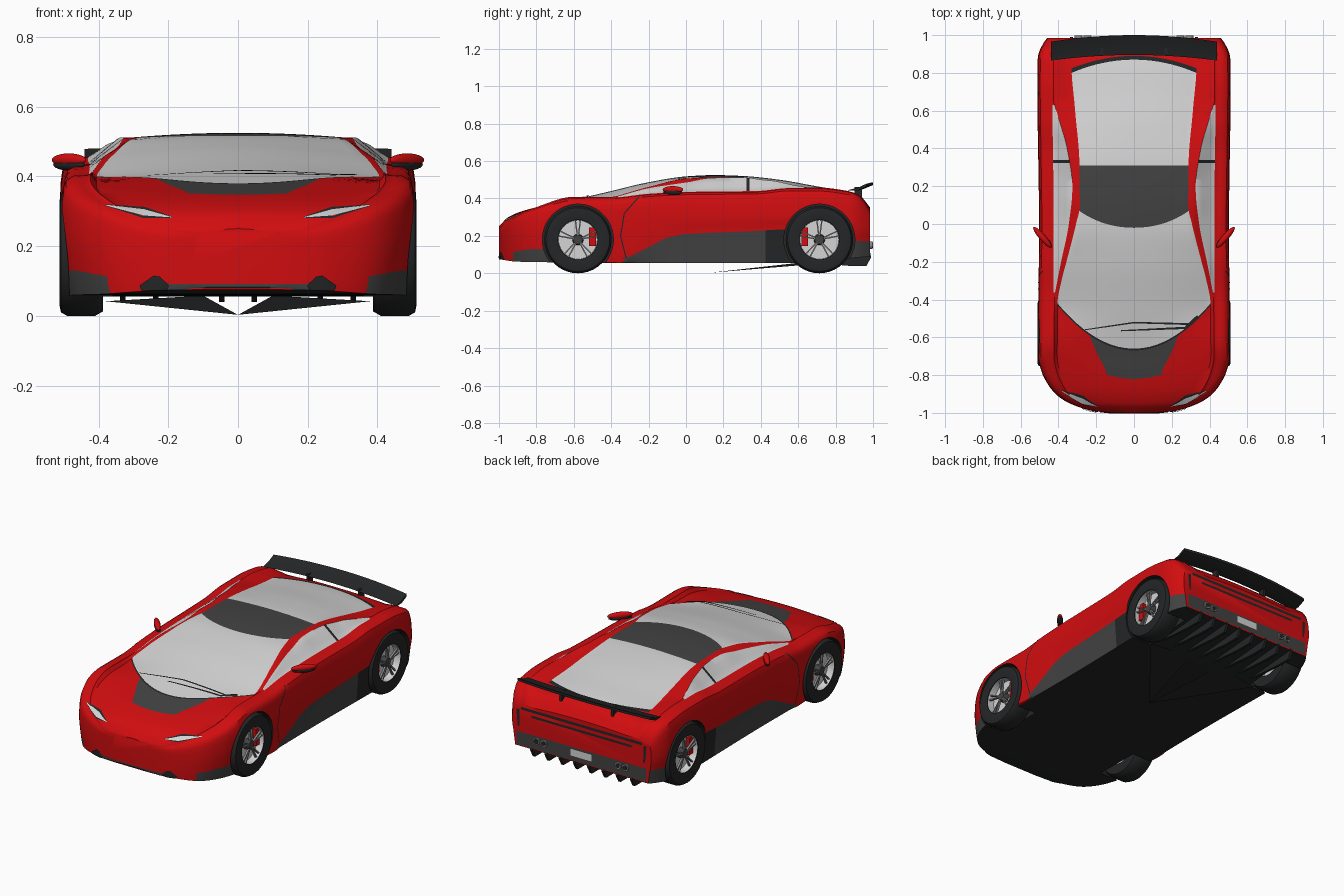
import bpy, bmesh
from math import sin, cos, pi, radians
from mathutils import Matrix, Vector
from mathutils.bvhtree import BVHTree

if "Cube" in bpy.data.objects:
    bpy.data.objects.remove(bpy.data.objects["Cube"])


def material(name, r, g, b):
    m = bpy.data.materials.new(name)
    m.use_nodes = True
    m.diffuse_color = (r, g, b, 1)
    m.node_tree.nodes["Principled BSDF"].inputs["Base Color"].default_value = (r, g, b, 1)
    return m


red = material("red paint", .64, .004, .005)
pale = material("pale glass", .66, .66, .66)
grey = material("dark grey", .055, .055, .055)
black = material("black trim", .018, .019, .02)
metal = material("grey metal", .25, .25, .25)
PAINT, GLASS, GREY, BLACK = range(4)


# ---------- helpers ----------
def build(name, verts, faces, mats, indices=None, fix=True, angle=35):
    me = bpy.data.meshes.new(name)
    me.from_pydata([tuple(v) for v in verts], [], faces)
    for m in mats:
        me.materials.append(m)
    if indices:
        for p, k in zip(me.polygons, indices):
            p.material_index = k
    if fix:
        bm = bmesh.new()
        bm.from_mesh(me)
        bmesh.ops.remove_doubles(bm, verts=bm.verts, dist=1e-5)
        bmesh.ops.recalc_face_normals(bm, faces=bm.faces)
        bm.to_mesh(me)
        bm.free()
    ob = bpy.data.objects.new(name, me)
    bpy.context.collection.objects.link(ob)
    if angle:
        smooth(ob, angle)
    return ob


def smooth(ob, angle):
    for o in bpy.context.selected_objects:
        o.select_set(False)
    ob.select_set(True)
    bpy.context.view_layer.objects.active = ob
    bpy.ops.object.shade_smooth_by_angle(angle=radians(angle))


def loft(rings, loop=False):
    n, k = len(rings[0]), len(rings)
    verts = [v for ring in rings for v in ring]
    faces = [(i * n + j, i * n + (j + 1) % n, (i + 1) % k * n + (j + 1) % n, (i + 1) % k * n + j)
             for i in range(k if loop else k - 1) for j in range(n)]
    if not loop:
        faces += [tuple(range(n)), tuple(range((k - 1) * n, k * n))]
    return verts, faces


def lathe(name, profile, mat, n=40):
    rings = [[(x, r * cos(2 * pi * i / n), r * sin(2 * pi * i / n)) for r, x in profile] for i in range(n)]
    return build(name, *loft(rings, True), [mat])


def solids(name, op, matrices, mat, angle=35, **kw):
    bm = bmesh.new()
    for m in matrices:
        op(bm, matrix=m, **kw)
    me = bpy.data.meshes.new(name)
    bm.to_mesh(me)
    bm.free()
    me.materials.append(mat)
    ob = bpy.data.objects.new(name, me)
    bpy.context.collection.objects.link(ob)
    smooth(ob, angle)
    return ob


def place(loc, size, rot=0, axis='Z'):
    return Matrix.Translation(loc) @ Matrix.Rotation(rot, 4, axis) @ Matrix.Diagonal((*size, 1))


def curve(*keys):
    """Monotone smooth curve through (position, value) keys."""
    d = [(b[1] - a[1]) / (b[0] - a[0]) for a, b in zip(keys, keys[1:])]
    m = [d[0]] + [2 * a * b / (a + b) if a * b > 0 else 0 for a, b in zip(d, d[1:])] + [d[-1]]

    def f(x):
        x = min(max(x, keys[0][0]), keys[-1][0])
        i = max(k for k in range(len(d)) if keys[k][0] <= x)
        (xa, ya), (xb, yb) = keys[i], keys[i + 1]
        h = xb - xa
        u = (x - xa) / h
        return (ya * (1 + 2 * u) * (1 - u) ** 2 + yb * u * u * (3 - 2 * u)
                + h * u * (1 - u) * (m[i] * (1 - u) - m[i + 1] * u))
    return f


# ---------- body shape curves along the length ----------
width = curve((-1, .13), (-.99, .22), (-.97, .29), (-.94, .36), (-.9, .415), (-.85, .455), (-.78, .49),
              (-.7, .508), (0, .503), (.75, .512), (.88, .51), (.94, .49), (.985, .46))
crown = curve((-1, .25), (-.95, .3), (-.85, .34), (-.66, .38), (-.42, .435), (-.2, .487), (0, .518),
              (.15, .525), (.31, .52), (.5, .5), (.7, .465), (.87, .435), (.93, .415), (.985, .35))
drop = curve((-1, .015), (-.85, .01), (-.66, 0), (-.42, .035), (-.2, .025), (0, .012), (.31, .012),
             (.6, .02), (.87, .015), (.985, .01))
glass_edge = curve((-1, .8), (-.42, .8), (-.3, .76), (-.2, .71), (0, .61), (.1, .57), (.31, .57),
                   (.6, .61), (.87, .65), (.985, .65))
belt = curve((-1, .235), (-.9, .31), (-.8, .35), (-.6, .405), (-.4, .405), (-.2, .425), (0, .435),
             (.38, .44), (.55, .455), (.7, .455), (.87, .435), (.93, .41), (.985, .34))
window_in = curve((-.38, .006), (-.2, .04), (0, .08), (.2, .1), (.4, .075), (.55, .035), (.65, .006))
window_up = curve((-.38, .004), (-.2, .03), (0, .05), (.15, .073), (.3, .073), (.45, .05), (.55, .022), (.65, .004))
flank = curve((-1, .17), (-.8, .24), (-.5, .3), (0, .31), (.7, .31), (.985, .24))
sill = curve((-1, .1), (-.8, .13), (-.35, .08), (-.2, .14), (-.1, .19), (0, .21), (.35, .225),
             (.55, .235), (.75, .18), (.985, .17))
floor = curve((-1, .075), (-.9, .062), (-.3, .055), (.55, .055), (.75, .07), (.985, .09))
bend = curve((-1, 0), (-.66, .24), (-.3, .19), (-.02, .09), (.31, 0), (.87, -.07), (.985, 0))
taper = curve((-1, 0), (-.82, .5), (-.66, -.28), (-.5, 0), (1, 0))


def point(seg, f, s):
    if seg == 0:
        t = f - taper(s) * f * (1 - f)
        y = s + bend(s) * t * t
        return Vector((t * glass_edge(y) * width(y), y, crown(y) - drop(y) * t * t))
    y = s + bend(s)
    w, b = width(y), belt(y)
    a = [(glass_edge(y) * w, crown(y) - drop(y)), (.845 * w - window_in(y), b + window_up(y)), (.845 * w, b),
         (.97 * w, b - .015), (w, flank(y)), (.98 * w, sill(y)), (.955 * w, floor(y)), (0, floor(y))]
    a = [Vector((x, y, z)) for x, z in a]
    p, q = a[seg - 1], a[seg]
    if seg in (1, 2, 7):
        return p.lerp(q, f)
    m, n = (q - a[seg - 2]) / 2, ((a[seg + 1] if seg < 6 else q) - p) / 2
    return (p * (1 + 2 * f) * (1 - f) ** 2 + q * f * f * (3 - 2 * f)
            + m * f * (1 - f) ** 2 - n * f * f * (1 - f))


def body_colour(seg, f, s, y):
    if seg == 0:
        if s < -.82 or (s < -.67 and f > .5):
            return PAINT
        for limit, c in ((-.67, GREY), (-.66, BLACK), (-.02, GLASS), (.31, GREY), (.87, GLASS), (.89, BLACK)):
            if s < limit:
                return c
    if seg == 2 and -.36 < y < .63:
        return BLACK if .325 < y < .345 else GLASS
    if seg == 6 and (-.92 < y < -.7 or -.33 < y < .6 or y > .88):
        return BLACK if .42 < y < .6 else GREY
    return BLACK if seg == 7 else PAINT


# ---------- body ----------
cols = [(seg, j / n) for seg, n in enumerate((12, 2, 3, 3, 4, 4, 3, 4)) for j in range(n)] + [(7, 1)]
N = len(cols) - 1
breaks = [-1, -.94, -.82, -.67, -.66, -.02, .31, .325, .345, .87, .89, .985]
rows = []
for a, b in zip(breaks, breaks[1:]):
    n = max(1, round((b - a) / (.006 if a < -.9 else .015)))
    rows += [a + (b - a) * i / n for i in range(n)]
rows.append(breaks[-1])
rings, paint = [], []
for s in rows:
    half = [point(seg, f, s) for seg, f in cols]
    rings.append(half + [Vector((-p.x, p.y, p.z)) for p in half[N - 1:0:-1]])
for s, s2 in zip(rows, rows[1:]):
    mid = (s + s2) / 2
    for j in range(2 * N):
        seg, f = cols[j if j < N else 2 * N - 1 - j]
        paint.append(body_colour(seg, f + .01, mid, mid + bend(mid)))
slots = [red, pale, grey, black]
body = build("body", *loft(rings), slots, paint + [PAINT, PAINT], angle=0)

# wheel arches
AXLES, HUB = (-.578, .713), .18
arch = solids("arch_cutter", bmesh.ops.create_cone,
              [Matrix.Translation((.46 * k, y, HUB)) @ Matrix.Rotation(pi / 2, 4, 'Y') for y in AXLES for k in (1, -1)],
              red, cap_ends=True, segments=48, radius1=.19, radius2=.19, depth=.2)
for m in slots[1:]:
    arch.data.materials.append(m)
for p in arch.data.polygons:
    p.material_index = BLACK
arch.hide_render = True
mod = body.modifiers.new("arches", 'BOOLEAN')
mod.operation, mod.solver, mod.object = 'DIFFERENCE', 'EXACT', arch
bpy.context.view_layer.objects.active = body
bpy.ops.object.modifier_apply(modifier="arches")
bpy.data.objects.remove(arch)
smooth(body, 35)
tree = BVHTree.FromObject(body, bpy.context.evaluated_depsgraph_get())

# ---------- thin plates laid on the body ----------
VIEWS = {"front": ((0, 1, 0), lambda a, b: (a, -3, b)), "back": ((0, -1, 0), lambda a, b: (a, 3, b)),
         "top": ((0, 0, -1), lambda a, b: (a, b, 3)), "side": ((-1, 0, 0), lambda a, b: (3, a, b))}


def strip(name, view, path, widths, mat, both=False, lift=.003, n=10):
    ray, lay = Vector(VIEWS[view][0]), VIEWS[view][1]
    verts, last = [], None
    for i, (p, q) in enumerate(zip(path, path[1:])):
        p, q = Vector(p), Vector(q)
        side = Vector((p.y - q.y, q.x - p.x)).normalized()
        for k in range(n + (i == len(path) - 2)):
            w = widths[i] + (widths[i + 1] - widths[i]) * k / n
            for e in (-.5, 0, .5):
                hit = tree.ray_cast(Vector(lay(*(p.lerp(q, k / n) + side * w * e))), ray)[0] or last
                if hit is None:
                    return
                last = hit
                verts.append(hit - ray * lift)
    faces = [(i, i + 1, i + 4, i + 3) for r in range(len(verts) // 3 - 1) for i in (3 * r, 3 * r + 1)]
    for sign in (1, -1) if both else (1,):
        ob = build(name, [(v.x * sign, v.y, v.z) for v in verts], faces, [mat], fix=False)
        if sum(p.normal.dot(Vector((ray.x * sign, ray.y, ray.z))) for p in ob.data.polygons) > 0:
            ob.data.flip_normals()


lamp = [(.19, .283), (.27, .297), (.38, .318)]
strip("headlight_surround", "front", lamp, (.004, .032, .004), black, True)
strip("headlight", "front", lamp, (.001, .018, .002), pale, True, .005)
strip("front_lip", "front", [(-.22, .083), (.22, .083)], (.018, .018), grey)
strip("front_fin", "front", [(.2, .08), (.235, .094), (.28, .08)], (.015, .045, .015), black, True, .006)
strip("door_seam", "side", [(-.32, .08), (-.35, .2), (-.33, .32), (-.25, .41)], (.006,) * 4, black, True)
strip("tail_strip", "back", [(-.4, .318), (.4, .318)], (.016, .016), black)
strip("tail_strip_lower", "back", [(-.33, .285), (.33, .285)], (.014, .014), black)
strip("tail_slot", "back", [(.42, .31), (.415, .21)], (.02, .012), black, True)
strip("rear_bumper", "back", [(-.43, .137), (.43, .137)], (.08, .08), grey)
strip("rear_plate", "back", [(-.07, .145), (.07, .145)], (.04, .04), pale, False, .006)
strip("wiper", "top", [(.34, -.49), (.27, -.55), (-.07, -.565)], (.02, .012, .006), black, False, .006)
strip("wiper_second", "top", [(.3, -.53), (0, -.522), (-.26, -.56)], (.01, .008, .005), black, False, .006)

# ---------- wheels ----------
tyre = [(.106, .505), (.15, .512), (.17, .508), (.18, .49), (.18, .41), (.167, .387), (.106, .387)]
spokes = [Matrix.Rotation(2 * pi * i / 5 + e, 4, 'X') @ place((.487, 0, .064), (.012, .007, .085))
          for i in range(5) for e in (-.13, .13)]
wheel = [lathe("tyre", tyre, black),
         lathe("rim", [(.106, .5), (.11, .505), (.11, .39), (.103, .39)], pale),
         lathe("brake_disc", [(0, .46), (.104, .46), (.104, .44), (0, .44)], pale),
         lathe("hub", [(0, .494), (.024, .494), (.03, .485), (.03, .45), (0, .45)], grey, 20),
         solids("spokes", bmesh.ops.create_cube, spokes, metal, size=1)]
for y in AXLES:
    for turn in (0, pi):
        for part in wheel:
            ob = part.copy()
            ob.location, ob.rotation_euler = (0, y, HUB), (0, 0, turn)
            bpy.context.collection.objects.link(ob)
for part in wheel:
    bpy.data.objects.remove(part)
solids("brake_calipers", bmesh.ops.create_cube,
       [place((.465 * k, y + e, HUB + .015), (.03, .035, .1)) for y, e in zip(AXLES, (.078, -.078)) for k in (1, -1)],
       red, size=1)

# ---------- mirrors ----------
for k, side in ((1, "left"), (-1, "right")):
    for part, z, size, m in (("shell", .447, (.072, .017, .019), red), ("base", .434, (.066, .016, .017), black)):
        solids(f"{side}_mirror_{part}", bmesh.ops.create_uvsphere,
               [place((.485 * k, -.07, z), size, k * .85)], m, 60, u_segments=24, v_segments=12, radius=1)
    solids(f"{side}_mirror_stalk", bmesh.ops.create_cube, [place((.435 * k, -.1, .424), (.05, .03, .01))], black, size=1)

# ---------- rear wing ----------
wing = []
for i in range(21):
    x = -.44 + .044 * i
    c = 1 - (x / .44) ** 2
    front, back, z = .865 + .03 * c, .965 + .035 * c, .008 * c - .008
    mid = (front + back) / 2
    wing.append([(x, y, h + z) for y, h in ((front, .452), (mid, .464), (back, .487), (back, .472), (mid, .45))])
build("rear_wing", *loft(wing), [black])
solids("wing_posts", bmesh.ops.create_cube, [place((.17 * k, .92, .43), (.015, .04, .06)) for k in (1, -1)], black, size=1)

# ---------- exhausts and diffuser ----------
pipes = [(.27 + e) * k for k in (1, -1) for e in (-.024, .024)]
for name, r, depth, m in (("exhaust_pipes", .021, .03, metal), ("exhaust_holes", .014, .034, black)):
    solids(name, bmesh.ops.create_cone,
           [Matrix.Translation((x, .982, .15)) @ Matrix.Rotation(pi / 2, 4, 'X') for x in pipes],
           m, cap_ends=True, segments=20, radius1=r, radius2=r, depth=depth)
fin = [(.62, .06), (.985, .11), (.99, .085), (.965, .04), (.87, .04)]
for i in range(8):
    x = -.33 + .66 * i / 7
    build("diffuser_fin", *loft([[(x + e, y, z) for y, z in fin] for e in (-.008, .008)]), [black])
keel = [(0, .13, .003), (.38, .6, .042), (.1, .62, .058), (-.38, .6, .042), (-.1, .62, .058)]
build("underbody_keel", keel, [(0, 1, 2), (0, 4, 3)], [black])
